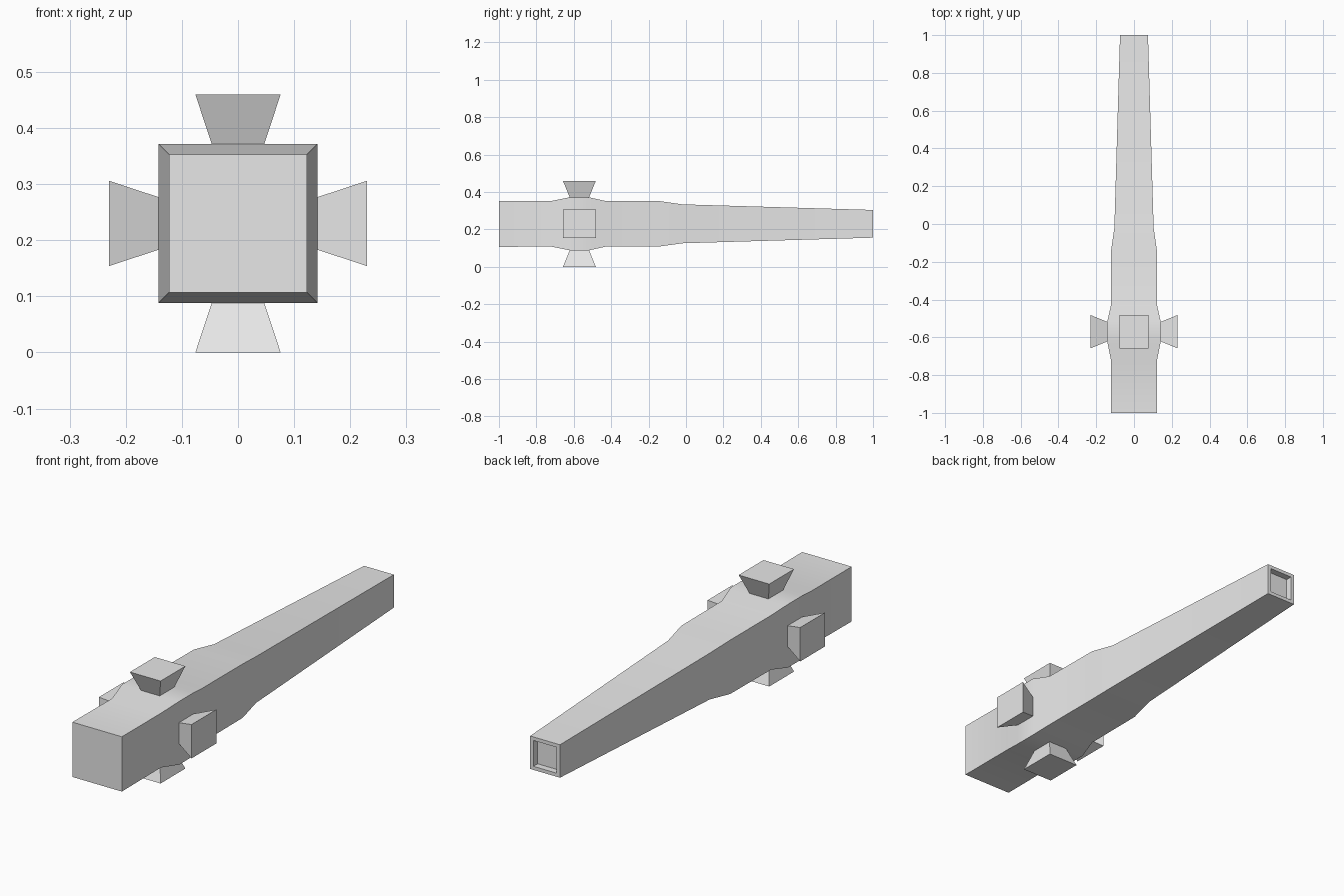
import bpy, bmesh, math
from mathutils import Matrix, Vector

cube = bpy.data.objects.get("Cube")
if cube:
    bpy.data.objects.remove(cube, do_unlink=True)

AXIS_Z = 0.23     # height of the centre line
LUG_Y = -0.57     # position of the four lugs along the body

grey = bpy.data.materials.new("light grey")
grey.use_nodes = True
colour = (0.8, 0.8, 0.8, 1)
grey.diffuse_color = colour
grey.node_tree.nodes["Principled BSDF"].inputs["Base Color"].default_value = colour


def finish(bm, name):
    bmesh.ops.recalc_face_normals(bm, faces=bm.faces)
    mesh = bpy.data.meshes.new(name)
    bm.to_mesh(mesh)
    bm.free()
    mesh.materials.append(grey)
    obj = bpy.data.objects.new(name, mesh)
    bpy.context.collection.objects.link(obj)
    return obj


def loft(bm, sections):
    """Skin rectangular rings; each section is a list of four corners."""
    rings = [[bm.verts.new(p) for p in s] for s in sections]
    for a, b in zip(rings, rings[1:]):
        for i in range(4):
            j = (i + 1) % 4
            bm.faces.new((a[i], a[j], b[j], b[i]))
    bm.faces.new(rings[0])
    return bm.faces.new(rings[-1][::-1])


CORNERS = [(-1, -1), (1, -1), (1, 1), (-1, 1)]

# Square body: straight, swelling at the lugs, then tapering; recessed rear end
profile = [(-1, 0.123), (-0.72, 0.122), (-0.62, 0.142), (-0.52, 0.142),
           (-0.43, 0.122), (-0.14, 0.121), (-0.02, 0.104), (1, 0.074),
           (1, 0.058), (0.97, 0.058)]
bm = bmesh.new()
loft(bm, [[(r * u, y, AXIS_Z + r * v) for u, v in CORNERS] for y, r in profile])
body = finish(bm, "body")
bpy.ops.object.select_all(action='DESELECT')
body.select_set(True)
bpy.context.view_layer.objects.active = body
bpy.ops.object.shade_smooth_by_angle(angle=math.radians(30))

# Four flared lugs, one on each side: distance out, half width, half length
flare = [(0.138, 0.046, 0.051), (0.142, 0.047, 0.052), (0.23, 0.076, 0.088)]
for k, side in enumerate(("top", "left", "bottom", "right")):
    bm = bmesh.new()
    loft(bm, [[(w * u, l * v, d) for u, v in CORNERS] for d, w, l in flare])
    turn = Matrix.Rotation(k * math.pi / 2, 4, 'Y')
    place = Matrix.Translation(Vector((0, LUG_Y, AXIS_Z)))
    bmesh.ops.transform(bm, matrix=place @ turn, verts=bm.verts)
    finish(bm, side + "_lug")
